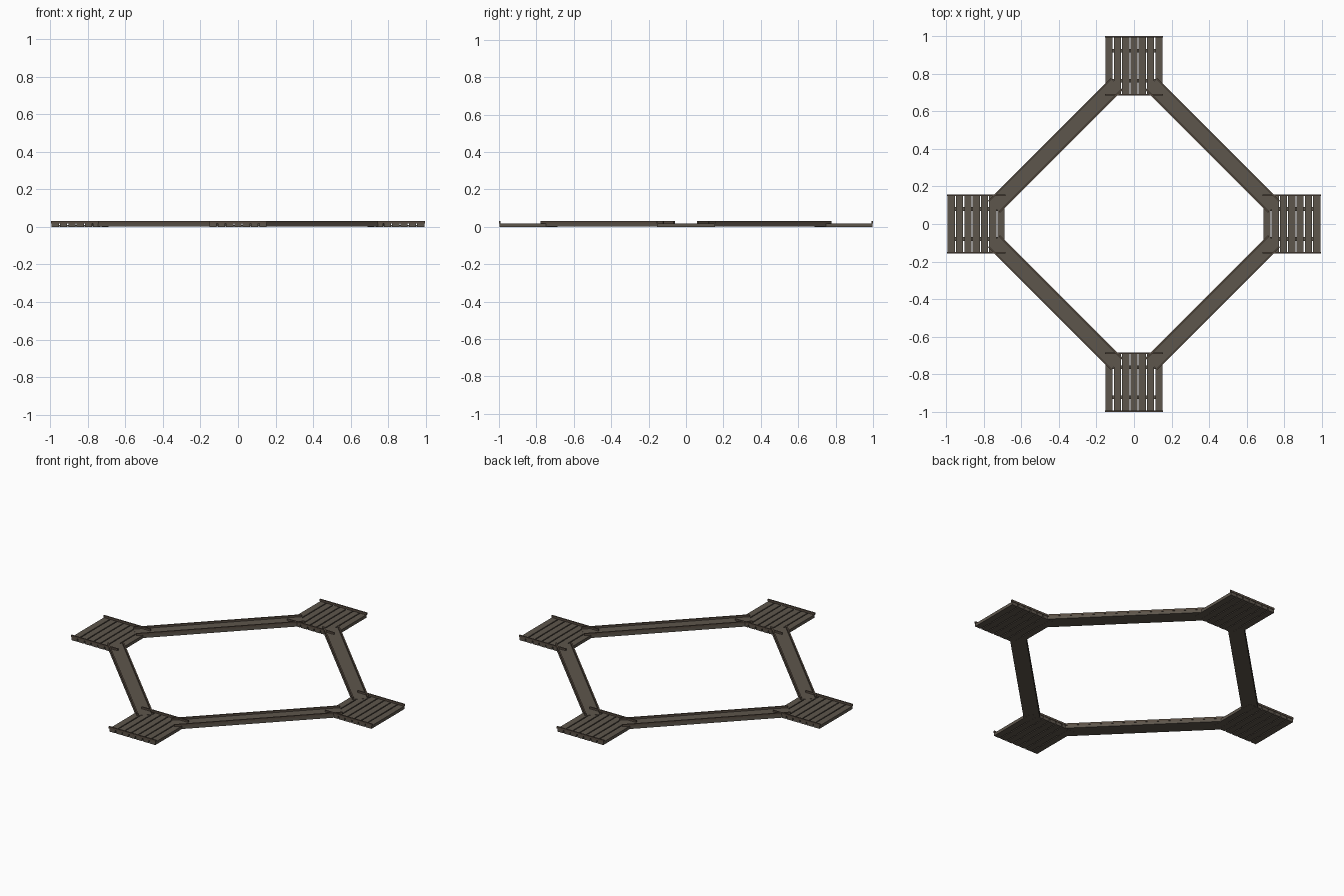
import bpy, math
from mathutils import Matrix

if "Cube" in bpy.data.objects:
    bpy.data.objects.remove(bpy.data.objects["Cube"])


def make_mat(name, col):
    m = bpy.data.materials.new(name)
    m.diffuse_color = col
    m.use_nodes = True
    m.node_tree.nodes["Principled BSDF"].inputs["Base Color"].default_value = m.diffuse_color
    return m


DECK = make_mat("deck_wood", (0.11, 0.092, 0.072, 1))
RAIL = make_mat("rail_wood", (0.10, 0.075, 0.055, 1))


def box(name, center, size, mat, angle=0.0, origin=(0, 0)):
    """Box at a local centre, turned by angle about z, then moved to origin."""
    bpy.ops.mesh.primitive_cube_add(size=1)
    ob = bpy.context.object
    ob.name = name
    ob.matrix_world = (Matrix.Translation((origin[0], origin[1], 0))
                       @ Matrix.Rotation(angle, 4, 'Z')
                       @ Matrix.Translation(center)
                       @ Matrix.Diagonal((*size, 1)))
    ob.data.materials.append(mat)
    return ob


FLOOR, TOP = 0.018, 0.030
PITCH, GAP, DEPTH = 0.0443, 0.006, 0.316

# Four platforms: planks along y, a low kerb on both y edges
platforms = {"north": (0, 0.842), "south": (0, -0.842),
             "east": (0.84, 0), "west": (-0.84, 0)}
for name, o in platforms.items():
    for i in range(-3, 4):
        box(f"{name}_plank", (i * PITCH, 0, FLOOR / 2),
            (PITCH - GAP, DEPTH - 0.004, FLOOR), DECK, origin=o)
    for s in (-1, 1):
        box(f"{name}_kerb", (0, s * (DEPTH / 2 - 0.004), (TOP + FLOOR) / 2),
            (0.31, 0.008, TOP - FLOOR), RAIL, origin=o)
        # cross bearer joining the planks under the deck
        box(f"{name}_bearer", (0, s * 0.08, 0.006),
            (0.304, 0.02, 0.008), DECK, origin=o)

# Four diagonal walkways with a low kerb along each side
LENGTH, WIDTH = 0.925, 0.09
for k in range(4):
    a = math.radians(45 + 90 * k)
    r = 0.5925
    o = (r * math.cos(a), r * math.sin(a))
    turn = a + math.pi / 2
    box("walkway_deck", (0, 0, 0.0098), (LENGTH, WIDTH - 0.002, 0.0184),
        DECK, turn, o)
    for s in (-1, 1):
        box("walkway_kerb", (0, s * (WIDTH / 2 - 0.004), (TOP + FLOOR) / 2),
            (LENGTH, 0.008, TOP - FLOOR), RAIL, turn, o)
